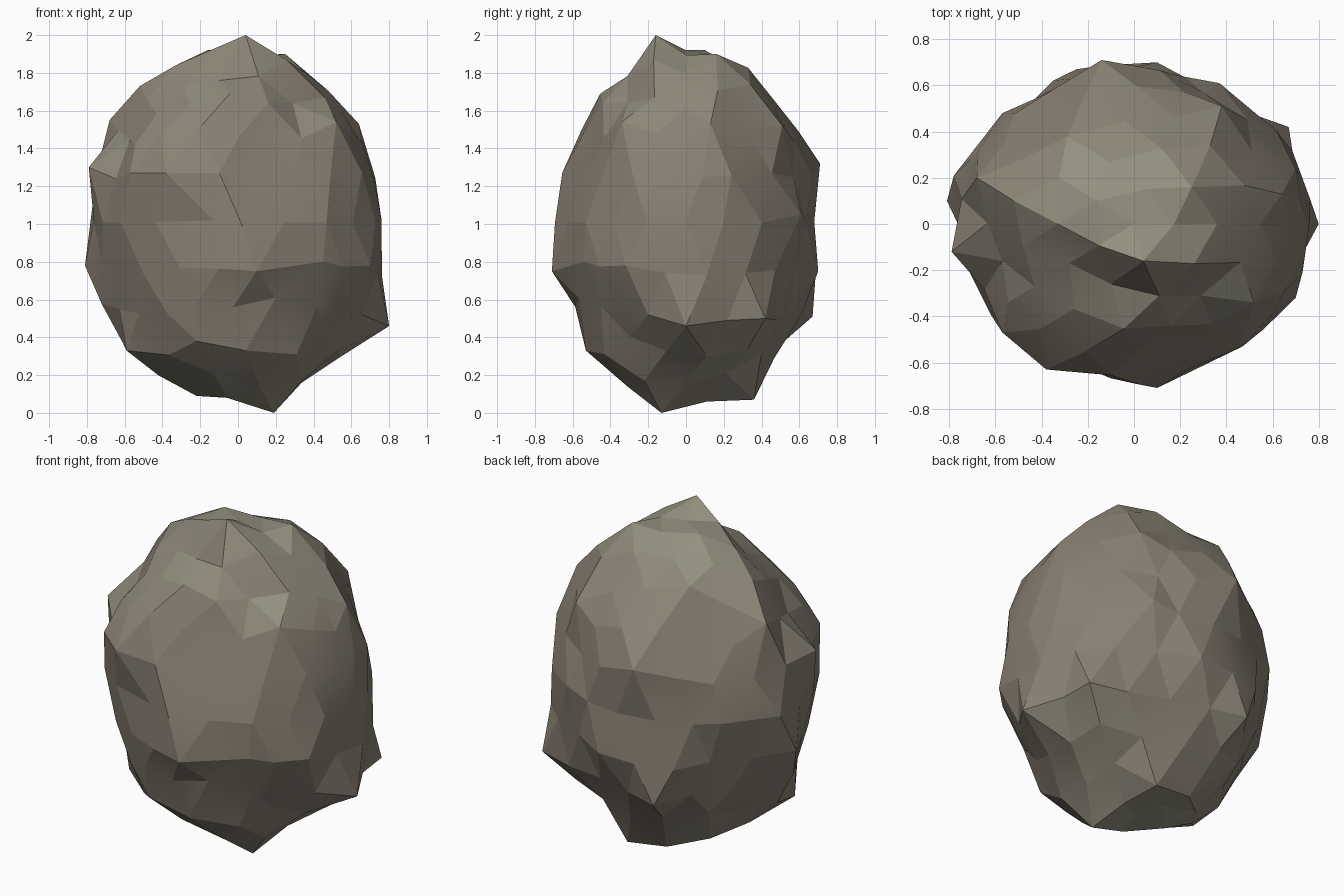
import bpy, bmesh, math, random
from mathutils import Vector

if "Cube" in bpy.data.objects:
    bpy.data.objects.remove(bpy.data.objects["Cube"])

random.seed(11)
SEMI = Vector((0.745, 0.65, 0.93))     # boulder half sizes
CENTRE = Vector((0, 0, 1))

# Characteristic corners of the boulder
CORNERS = [
    # crown
    (0.04, -0.16, 2.0), (0, 0, 1.92), (0.25, 0.16, 1.90), (-0.16, 0.10, 1.92),
    (-0.33, 0.0, 1.84), (0.36, 0, 1.80), (-0.28, -0.17, 1.73), (-0.10, -0.26, 1.76),
    # upper sides
    (-0.52, 0.10, 1.73), (-0.68, 0.20, 1.55), (-0.57, -0.16, 1.45), (0.16, -0.44, 1.64),
    (0.29, -0.31, 1.64), (0.17, -0.50, 1.39), (0.52, -0.34, 1.54), (0.64, 0.13, 1.53),
    (0.33, 0.34, 1.74), (0.38, 0.51, 1.52), (-0.29, 0.38, 1.74),
    # middle band
    (-0.79, -0.12, 1.30), (-0.57, -0.47, 1.27), (-0.38, -0.63, 1.27), (-0.14, 0.71, 1.32),
    (0.70, 0.24, 1.26), (0.76, 0.0, 1.02), (-0.13, -0.65, 1.02), (0.37, 0.61, 1.05),
    (-0.57, 0.48, 1.02), (-0.78, 0.21, 1.02),
    # lower band
    (0.10, -0.71, 0.75), (-0.81, 0.10, 0.78), (0.70, -0.32, 0.78), (0.45, -0.54, 0.80),
    (0.67, 0.42, 0.50), (0.10, 0.70, 0.75), (0.80, 0, 0.46), (0.20, -0.57, 0.61),
    (-0.25, 0.67, 0.51), (-0.42, 0.38, 0.40),
    # underside
    (-0.59, -0.20, 0.33), (-0.22, -0.53, 0.38), (0.04, -0.53, 0.33), (0.31, -0.43, 0.31),
    (0.19, -0.13, 0.0), (0.16, 0.11, 0.06), (0.14, 0.36, 0.07), (-0.11, 0.34, 0.10),
    (-0.22, 0, 0.09), (0, 0, 0.09),
]

# Boulder: faceted sphere
bm = bmesh.new()
bmesh.ops.create_icosphere(bm, subdivisions=3, radius=1)
unit = [v.co.normalized() for v in bm.verts]
verts = list(bm.verts)
for v, u in zip(verts, unit):
    v.co = CENTRE + Vector(u[i] * SEMI[i] for i in range(3))

# Pull the nearest vertex to each corner
pulled = {}
for c in CORNERS:
    p = Vector(c)
    q = p - CENTRE
    d = Vector(q[i] / SEMI[i] for i in range(3)).normalized()
    k = min(range(len(unit)), key=lambda i: (unit[i] - d).length)
    if k not in pulled:
        pulled[k] = p - verts[k].co

# Blend the rest towards their pulled neighbours, with some roughness
for k, v in enumerate(verts):
    if k in pulled:
        v.co += pulled[k]
        continue
    total, move = 0.5, Vector()
    for j, m in pulled.items():
        w = math.exp(-((unit[k] - unit[j]).length / 0.22) ** 2)
        total += w
        move += m * w
    v.co += move / total + (v.co - CENTRE) * random.uniform(-0.035, 0.035)
    v.co.z = min(max(v.co.z, 0.03), 1.92)

bmesh.ops.recalc_face_normals(bm, faces=bm.faces)
bm.normal_update()

# Brown stone, greener where faces look up or down
for f in bm.faces:
    n = abs(f.normal.z)
    f.material_index = 2 if n > 0.8 else 1 if n > 0.55 else 0
mesh = bpy.data.meshes.new("boulder")
bm.to_mesh(mesh)
bm.free()
boulder = bpy.data.objects.new("boulder", mesh)
bpy.context.collection.objects.link(boulder)

for name, colour in (("stone", (0.250, 0.215, 0.170, 1)),
                     ("mossy_stone", (0.270, 0.245, 0.190, 1)),
                     ("moss", (0.290, 0.280, 0.210, 1))):
    mat = bpy.data.materials.new(name)
    mat.diffuse_color = colour
    mat.use_nodes = True
    mat.node_tree.nodes["Principled BSDF"].inputs["Base Color"].default_value = mat.diffuse_color
    mesh.materials.append(mat)

# Crisp facets, only the mildest edges softened
bpy.context.view_layer.objects.active = boulder
boulder.select_set(True)
bpy.ops.object.shade_smooth_by_angle(angle=math.radians(10))
